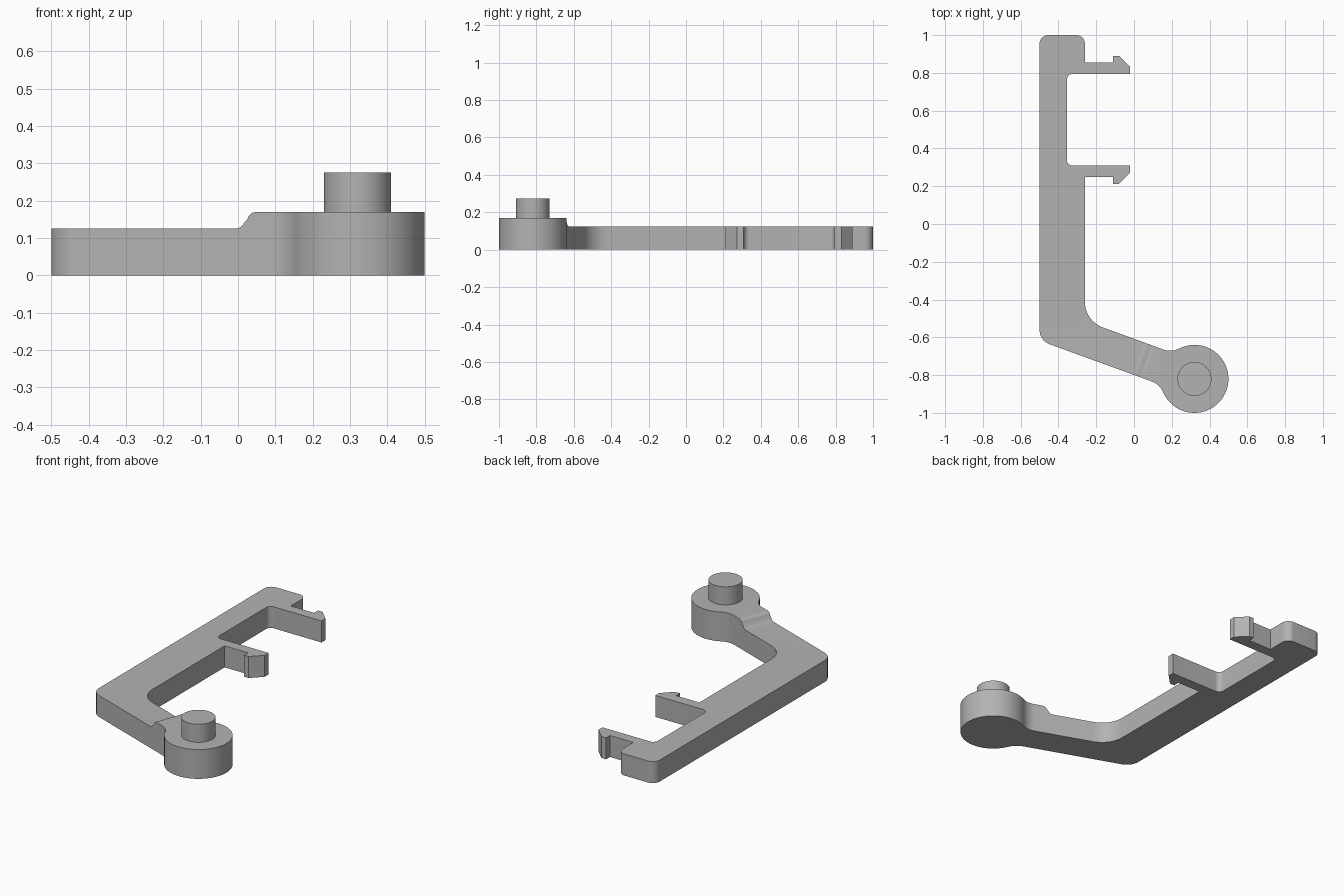
import bpy
import bmesh
from math import sin, cos, radians, degrees, atan2, sqrt, tan
from mathutils import Vector

if "Cube" in bpy.data.objects:
    bpy.data.objects.remove(bpy.data.objects["Cube"], do_unlink=True)

# One plain grey for the whole bracket
GREY = (0.45, 0.45, 0.45, 1)
grey = bpy.data.materials.new("grey plastic")
grey.use_nodes = True
grey.diffuse_color = GREY
grey.node_tree.nodes["Principled BSDF"].inputs["Base Color"].default_value = GREY

BOSS = Vector((0.32, -0.82))     # boss centre
TILT = radians(-20)              # direction of the lower arm
ALONG = Vector((cos(TILT), sin(TILT)))
ACROSS = Vector((-sin(TILT), cos(TILT)))
ARM_TOP, BOSS_TOP, PIN_TOP = 0.125, 0.17, 0.275


def arc(cx, cy, r, start, end, steps):
    angles = [radians(start + (end - start) * i / steps) for i in range(steps + 1)]
    return [Vector((cx + r * cos(a), cy + r * sin(a))) for a in angles]


def rounded(corners, steps=8):
    """Replace each (x, y, radius) corner with a tangent arc."""
    result = []
    for i, (x, y, r) in enumerate(corners):
        p = Vector((x, y))
        if r == 0:
            result.append(p)
            continue
        a = (Vector(corners[i - 1][:2]) - p).normalized()
        b = (Vector(corners[(i + 1) % len(corners)][:2]) - p).normalized()
        half = a.angle(b) / 2
        centre = p + (a + b).normalized() * r / sin(half)
        first = p + a * r / tan(half) - centre
        last = p + b * r / tan(half) - centre
        for k in range(steps + 1):
            t = k / steps
            result.append(centre + first.lerp(last, t).normalized() * r)
    return result


def prism(name, points, offset):
    """Extrude a closed 3D outline by an offset vector."""
    bm = bmesh.new()
    face = bm.faces.new([bm.verts.new(p) for p in points])
    moved = bmesh.ops.extrude_face_region(bm, geom=[face])
    verts = [v for v in moved["geom"] if isinstance(v, bmesh.types.BMVert)]
    bmesh.ops.translate(bm, verts=verts, vec=offset)
    bmesh.ops.recalc_face_normals(bm, faces=bm.faces)
    mesh = bpy.data.meshes.new(name)
    bm.to_mesh(mesh)
    bm.free()
    mesh.materials.append(grey)
    obj = bpy.data.objects.new(name, mesh)
    bpy.context.collection.objects.link(obj)
    return obj


def activate(obj):
    bpy.ops.object.select_all(action="DESELECT")
    obj.select_set(True)
    bpy.context.view_layer.objects.active = obj


# Round boss blended into the tilted arm, in the arm's own frame
R, HALF, BLEND = 0.18, 0.09, 0.10
reach = sqrt((R + BLEND) ** 2 - (HALF + BLEND) ** 2)
turn = degrees(atan2(HALF + BLEND, reach))
boss = arc(-reach, HALF + BLEND, BLEND, -90, -turn, 8)
boss += arc(0, 0, R, 180 - turn, turn - 180, 56)[1:-1]
boss += arc(-reach, -HALF - BLEND, BLEND, turn, 90, 8)
boss = [BOSS + ALONG * p.x + ACROSS * p.y for p in boss]

# Hooked clip, mirrored to make the pair facing outwards
MID = 0.5515
clip = [(-0.26, 0.303, 0), (-0.11, 0.303, 0), (-0.11, 0.339, 0),
        (-0.08, 0.339, 0), (-0.02, 0.279, 0), (-0.02, 0.243, 0),
        (-0.355, 0.243, 0.03)]
upper_clip = [(x, MID + d, r) for x, d, r in clip]
lower_clip = [(x, MID - d, r) for x, d, r in reversed(clip)]

outline = [(-0.5, 1, 0.045), (-0.26, 1, 0.045)] + upper_clip + lower_clip
outline += [(-0.26, -0.513, 0.143)]
outline += [(p.x, p.y, 0) for p in boss]
outline += [(-0.5, -0.617, 0.08)]
bracket = prism("bracket", [p.to_3d() for p in rounded(outline)], (0, 0, BOSS_TOP))

# Lower everything except the boss with a soft step across the arm
step = [Vector((-2, ARM_TOP))]
step += arc(0.265, ARM_TOP + 0.03, 0.03, -90, -25, 6)
step += arc(0.325, BOSS_TOP - 0.025, 0.025, 165, 90, 6)
step += [Vector((0.325, 0.4)), Vector((-2, 0.4))]
side = ACROSS.to_3d()
cutter = prism("step_cutter",
               [ALONG.to_3d() * p.x + Vector((0, 0, p.y)) - side * 2 for p in step],
               side * 4)
cutter.hide_render = True
activate(bracket)
cut = bracket.modifiers.new("step", "BOOLEAN")
cut.operation = "DIFFERENCE"
cut.solver = "EXACT"
cut.object = cutter
bpy.ops.object.modifier_apply(modifier=cut.name)
bpy.data.objects.remove(cutter, do_unlink=True)

# Pin standing on the boss
circle = arc(BOSS.x, BOSS.y, 0.09, 0, 360, 48)[:-1]
pin = prism("pin", [(p.x, p.y, BOSS_TOP - 0.01) for p in circle],
            (0, 0, PIN_TOP - BOSS_TOP + 0.01))

for obj in (bracket, pin):
    activate(obj)
    bpy.ops.object.shade_smooth_by_angle(angle=radians(30))
